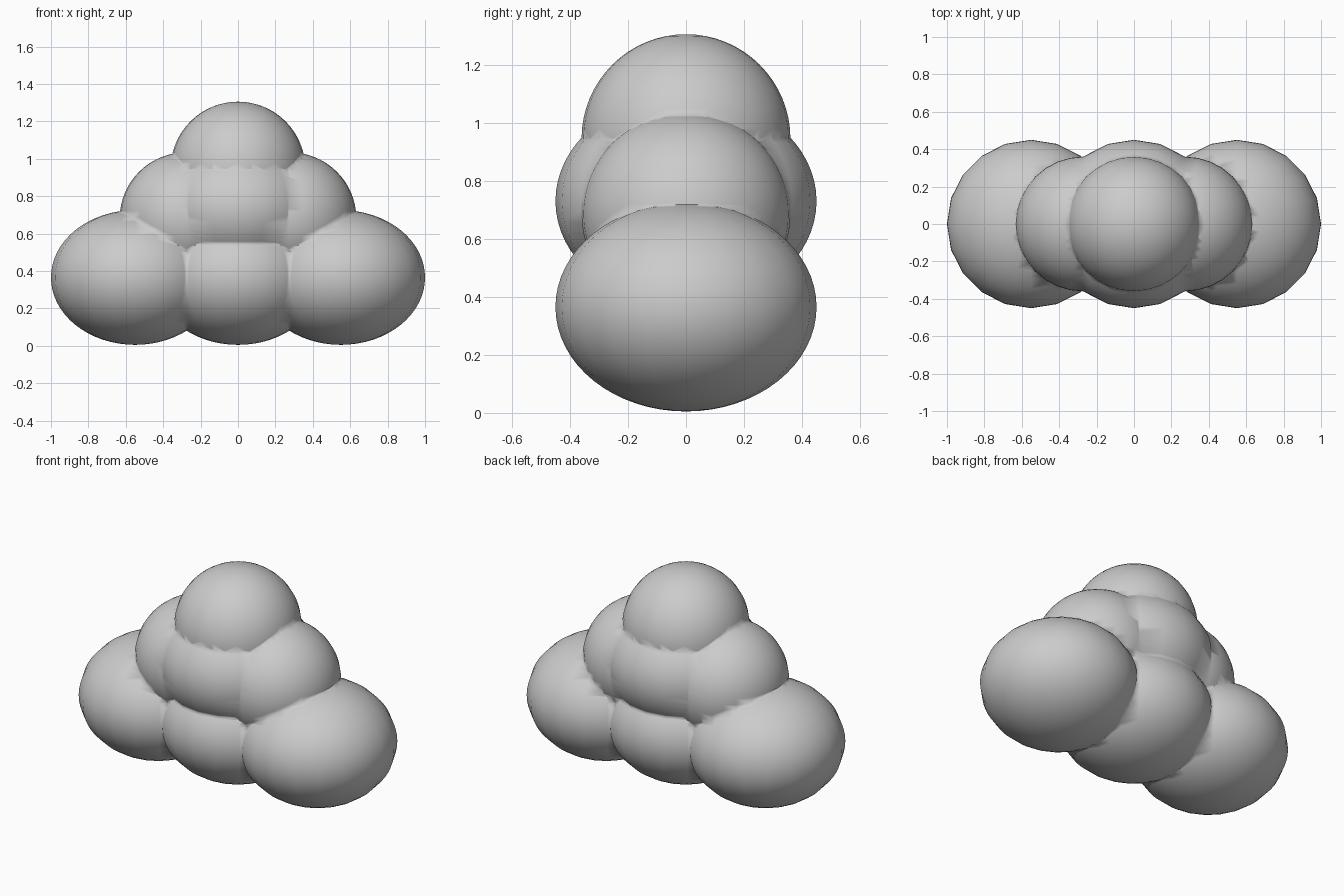
import bpy

if "Cube" in bpy.data.objects:
    bpy.data.objects.remove(bpy.data.objects["Cube"])

def ball(name, loc, radii, segs):
    # squashed sphere, smooth in profile
    bpy.ops.mesh.primitive_uv_sphere_add(segments=segs, ring_count=32, radius=1, location=loc)
    ob = bpy.context.object
    ob.name = name
    ob.scale = radii
    bpy.ops.object.transform_apply(location=True, rotation=False, scale=True)
    return ob

big = (0.45, 0.45, 0.36)
small = (0.36, 0.36, 0.35)

# bottom row, centre mound, side mounds and cap
mound = ball("mound_pile", (0, 0, 0.365), big, 20)
parts = [ball("centre_mound", (0, 0, 0.73), (0.45, 0.45, 0.365), 20),
         ball("top_mound", (0, 0, 0.945), (0.36, 0.36, 0.36), 32)]
for s in (-1, 1):
    parts.append(ball("bottom_side_mound", (0.55 * s, 0, 0.365), big, 20))
    parts.append(ball("middle_side_mound", (0.272 * s, 0, 0.685), small, 32))

# fuse everything into one skin
bpy.context.view_layer.objects.active = mound
for p in parts:
    m = mound.modifiers.new("fuse", 'BOOLEAN')
    m.operation = 'UNION'
    m.solver = 'EXACT'
    m.object = p
    bpy.ops.object.modifier_apply(modifier=m.name)
    bpy.data.objects.remove(p)

bpy.ops.object.select_all(action='DESELECT')
mound.select_set(True)
bpy.ops.object.shade_smooth()
